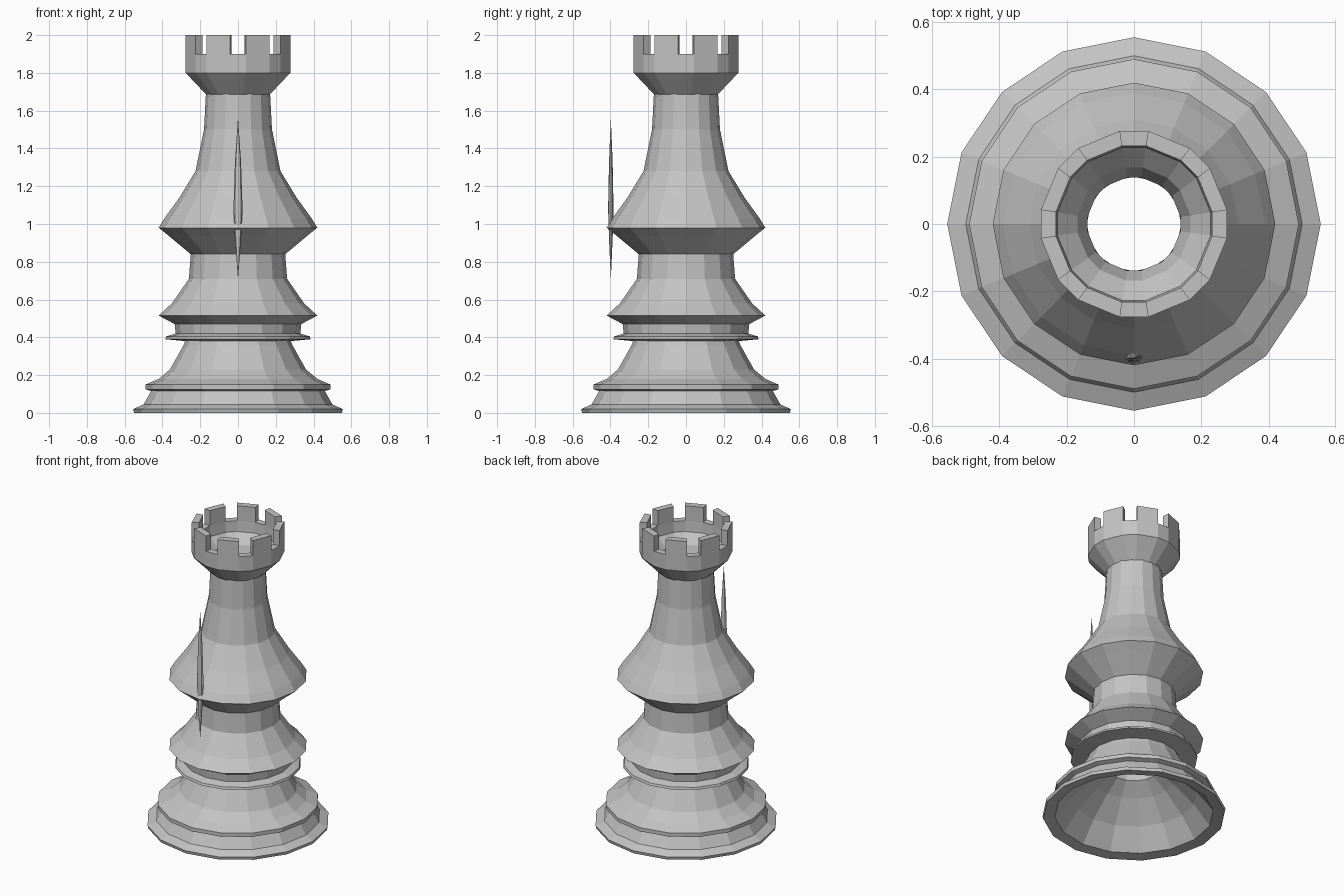
import bpy, bmesh, math

if "Cube" in bpy.data.objects:
    bpy.data.objects.remove(bpy.data.objects["Cube"])

stone = bpy.data.materials.new("light grey")
stone.diffuse_color = (0.55, 0.55, 0.55, 1)
stone.use_nodes = True
stone.node_tree.nodes["Principled BSDF"].inputs["Base Color"].default_value = stone.diffuse_color


def finish(bm, name):
    bmesh.ops.recalc_face_normals(bm, faces=bm.faces)
    mesh = bpy.data.meshes.new(name)
    bm.to_mesh(mesh)
    bm.free()
    mesh.materials.append(stone)
    obj = bpy.data.objects.new(name, mesh)
    bpy.context.collection.objects.link(obj)
    return obj


def lathe(bm, profile, angles):
    """Spin (radius, z) points; returns faces[segment][angle index]."""
    n = len(angles)
    rings = [[bm.verts.new((r * math.cos(a), r * math.sin(a), z)) for a in angles]
             for r, z in profile]
    return [[bm.faces.new((lo[i], lo[(i + 1) % n], hi[(i + 1) % n], hi[i]))
             for i in range(n)] for lo, hi in zip(rings, rings[1:])]


# Body: inner bore, hollow underside, then the outer profile up to the neck
body_profile = [
    (0.14, 1.69), (0.145, 1.0), (0.155, 0.33), (0.25, 0.26), (0.38, 0.14),
    (0.48, 0.01), (0.55, 0.0), (0.555, 0.02), (0.50, 0.045), (0.46, 0.115),
    (0.49, 0.125), (0.49, 0.15), (0.42, 0.18), (0.36, 0.23), (0.29, 0.355),
    (0.28, 0.38), (0.385, 0.39), (0.38, 0.405), (0.33, 0.42), (0.335, 0.47),
    (0.42, 0.515), (0.35, 0.58), (0.26, 0.71), (0.25, 0.84), (0.37, 0.94),
    (0.42, 0.98), (0.39, 1.03), (0.31, 1.14), (0.225, 1.28), (0.18, 1.50),
    (0.17, 1.69)]
bm = bmesh.new()
lathe(bm, body_profile, [k * math.pi / 8 for k in range(16)])
finish(bm, "body")

# Crown: flared ring whose wide cells are raised into eight battlements
half_gap = math.radians(8.6)
crown_angles = [k * math.pi / 4 + s * half_gap for k in range(8) for s in (-1, 1)]
crown_profile = [(0.17, 1.685), (0.28, 1.80), (0.28, 1.90), (0.235, 1.90),
                 (0.23, 1.83), (0.17, 1.77), (0.14, 1.685)]
bm = bmesh.new()
rim = lathe(bm, crown_profile, crown_angles)[2]
raised = bmesh.ops.extrude_discrete_faces(bm, faces=rim[1::2])["faces"]
tops = []
for face in raised:
    # extrude_discrete detaches the face, so add the four walls with it
    tops.append([v.co.copy() for v in face.verts])
bmesh.ops.delete(bm, geom=raised, context='FACES')
for corners in tops:
    low = [bm.verts.new(c) for c in corners]
    high = [bm.verts.new((c.x, c.y, 2.0)) for c in corners]
    bm.faces.new(high)
    for i in range(4):
        j = (i + 1) % 4
        bm.faces.new((low[i], low[j], high[j], high[i]))
bmesh.ops.remove_doubles(bm, verts=bm.verts, dist=0.0005)
finish(bm, "battlement_crown")

# Thin upright spike in front of the widest collar
bm = bmesh.new()
lathe(bm, [(0.001, 0.72), (0.016, 0.92), (0.024, 1.08), (0.016, 1.33), (0.001, 1.55)],
      [k * math.pi / 4 for k in range(8)])
for v in bm.verts:
    v.co.y = v.co.y * 0.6 - 0.398
finish(bm, "front_spike")
